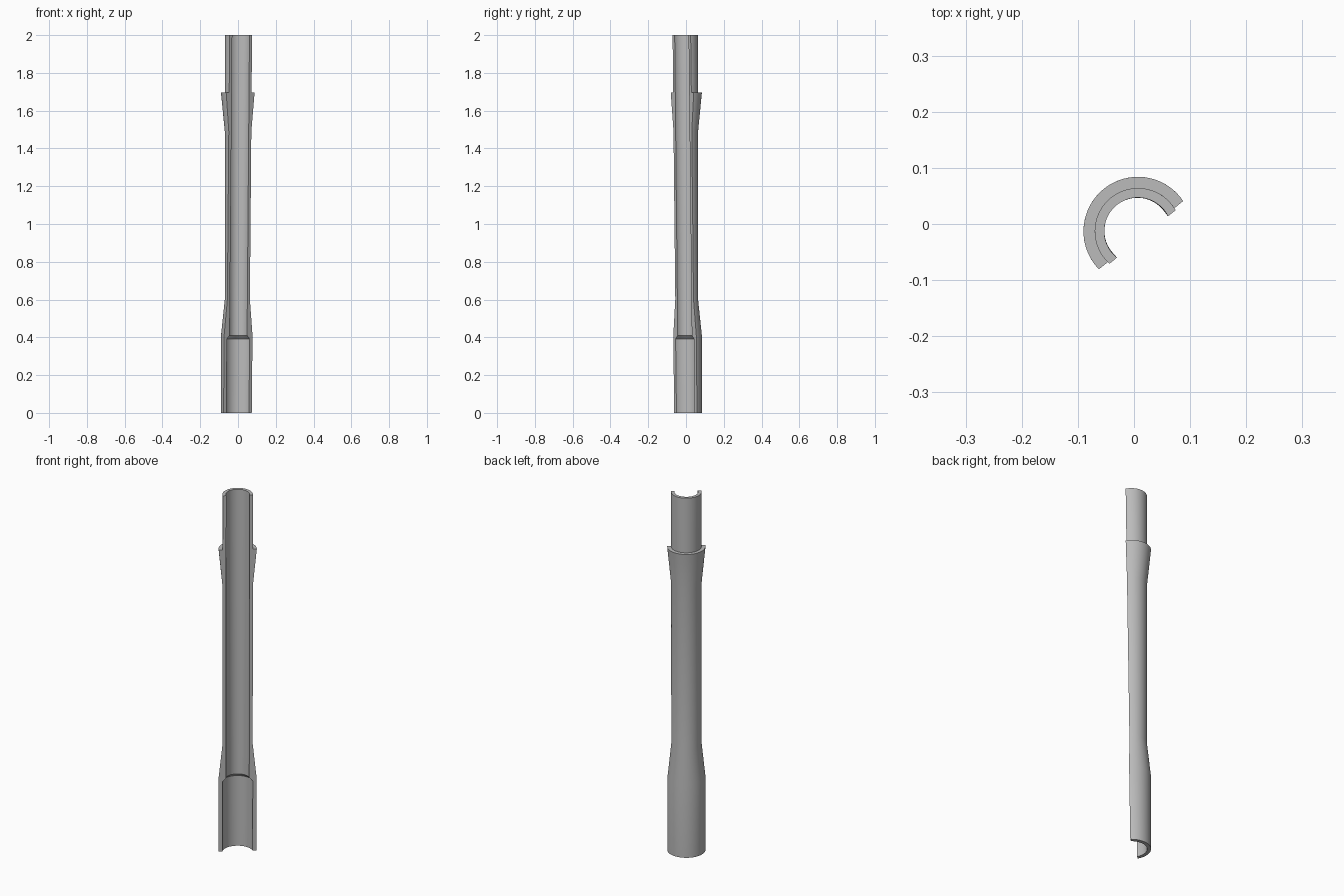
import bpy, bmesh, math

if "Cube" in bpy.data.objects:
    bpy.data.objects.remove(bpy.data.objects["Cube"])

SEGMENTS = 48
CENTRE = (0.007, -0.013)          # pipe axis
OPEN_DIR = math.radians(-51)      # direction the open side faces

# Closed wall profile (radius, height): outside going up, bore going down
PROFILE = [(0.097, 0), (0.097, 0.41), (0.077, 0.60), (0.077, 1.49),
           (0.097, 1.695), (0.077, 1.695), (0.077, 2.0),
           (0.060, 2.0), (0.060, 0.41), (0.078, 0.392), (0.078, 0)]


def cut_offset(z):
    """Distance of the slightly slanted cut plane from the axis."""
    return -0.014 + 0.0135 * z


steel = bpy.data.materials.new("grey_metal")
steel.diffuse_color = (0.5, 0.5, 0.5, 1)
steel.use_nodes = True
steel.node_tree.nodes["Principled BSDF"].inputs["Base Color"].default_value = steel.diffuse_color

# Sweep the profile around the axis, stopping at the cut plane on both sides
bm = bmesh.new()
rings = []
for r, z in PROFILE:
    start = math.acos(cut_offset(z) / r)
    sweep = 2 * (math.pi - start)
    ring = []
    for i in range(SEGMENTS + 1):
        a = OPEN_DIR + start + sweep * i / SEGMENTS
        ring.append(bm.verts.new((CENTRE[0] + r * math.cos(a),
                                  CENTRE[1] + r * math.sin(a), z)))
    rings.append(ring)

for k, ring in enumerate(rings):
    following = rings[(k + 1) % len(rings)]
    for i in range(SEGMENTS):
        bm.faces.new((ring[i], ring[i + 1], following[i + 1], following[i]))

# Flat cut faces along the two long edges
bm.faces.new([ring[0] for ring in rings])
bm.faces.new([ring[-1] for ring in reversed(rings)])
bmesh.ops.recalc_face_normals(bm, faces=bm.faces)

mesh = bpy.data.meshes.new("split_pipe")
bm.to_mesh(mesh)
bm.free()
mesh.materials.append(steel)
pipe = bpy.data.objects.new("split_pipe", mesh)
bpy.context.collection.objects.link(pipe)

# Smooth walls, sharp rims
bpy.context.view_layer.objects.active = pipe
pipe.select_set(True)
bpy.ops.object.shade_smooth_by_angle(angle=math.radians(30))
